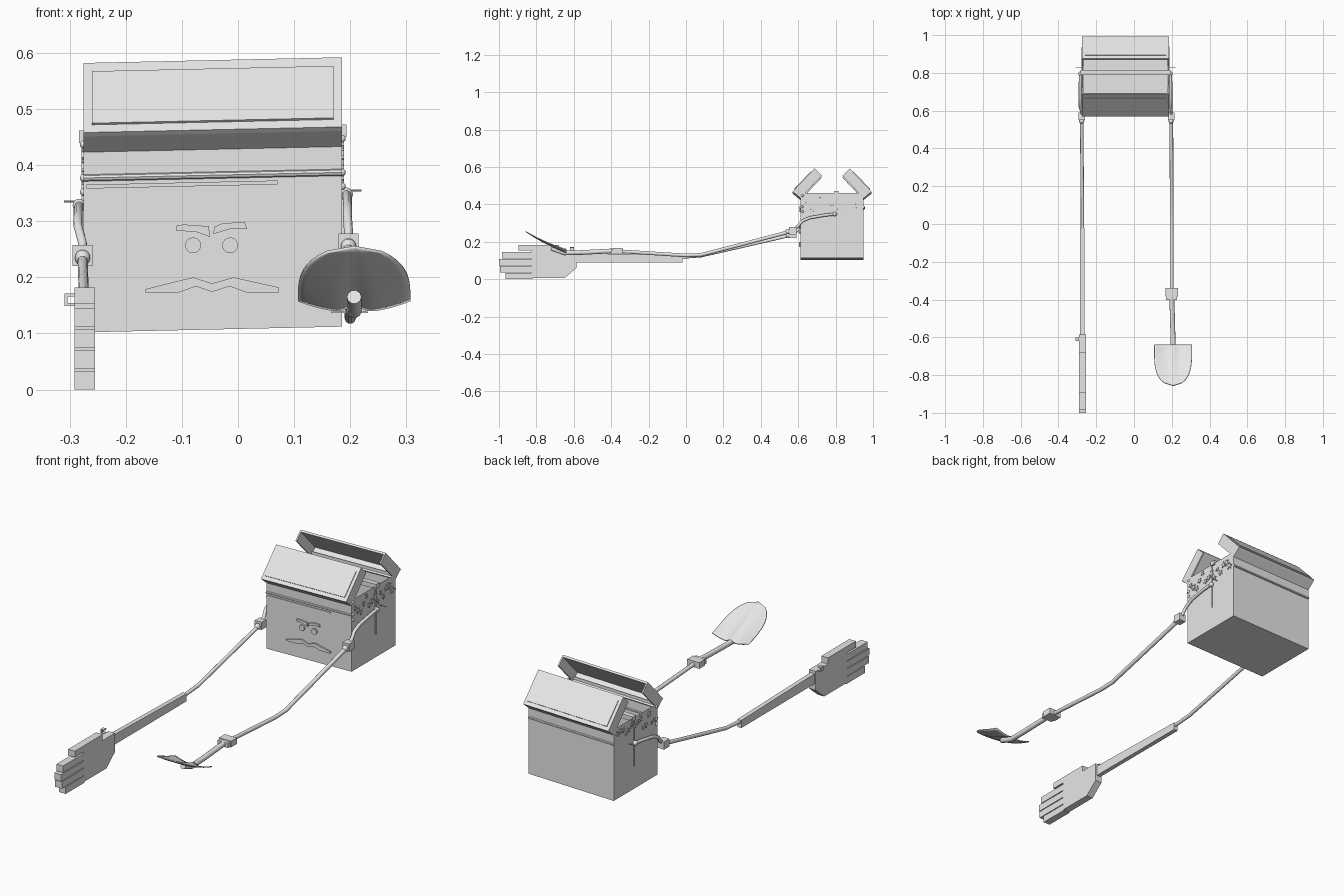
import bpy, bmesh, math, random
from mathutils import Vector, Matrix

cube = bpy.data.objects.get("Cube")
if cube:
    bpy.data.objects.remove(cube, do_unlink=True)

grey = bpy.data.materials.new("light_grey")
grey.use_nodes = True
grey.diffuse_color = (0.8, 0.8, 0.8, 1)
grey.node_tree.nodes["Principled BSDF"].inputs["Base Color"].default_value = (0.8, 0.8, 0.8, 1)

CX = -0.045      # middle of the box
HALF = 0.23      # half width of the box
TILT = 0.022     # slight sideways lean of the box


def finish(name, bm, lean=False, smooth=False):
    if lean:
        for v in bm.verts:
            v.co.z += TILT * (v.co.x - CX)
    bmesh.ops.recalc_face_normals(bm, faces=bm.faces)
    mesh = bpy.data.meshes.new(name)
    bm.to_mesh(mesh)
    bm.free()
    mesh.materials.append(grey)
    ob = bpy.data.objects.new(name, mesh)
    bpy.context.collection.objects.link(ob)
    if smooth:
        bpy.ops.object.select_all(action='DESELECT')
        ob.select_set(True)
        bpy.context.view_layer.objects.active = ob
        bpy.ops.object.shade_smooth_by_angle(angle=math.radians(40))
    return ob


def add_box(bm, lo, hi):
    lo, hi = Vector(lo), Vector(hi)
    m = Matrix.Translation((lo + hi) / 2) @ Matrix.Diagonal((*(hi - lo), 1))
    return bmesh.ops.create_cube(bm, size=1, matrix=m)


def block(name, lo, hi, lean=False):
    bm = bmesh.new()
    add_box(bm, lo, hi)
    return finish(name, bm, lean)


def prism(name, pts, axis, a, b, lean=False):
    """Extrude an outline along x or y from a to b."""
    bm = bmesh.new()
    place = (lambda p, t: (t, p[0], p[1])) if axis == 'x' else (lambda p, t: (p[0], t, p[1]))
    face = bm.faces.new([bm.verts.new(place(p, a)) for p in pts])
    ext = bmesh.ops.extrude_face_region(bm, geom=[face])
    step = Vector((b - a, 0, 0) if axis == 'x' else (0, b - a, 0))
    bmesh.ops.translate(bm, vec=step, verts=[g for g in ext['geom'] if isinstance(g, bmesh.types.BMVert)])
    return finish(name, bm, lean)


def tube(name, path, radius, sides=10):
    """Sweep a round section along a path."""
    bm = bmesh.new()
    pts = [Vector(p) for p in path]
    rings = []
    for i, p in enumerate(pts):
        d = (pts[min(i + 1, len(pts) - 1)] - pts[max(i - 1, 0)]).normalized()
        q = d.to_track_quat('Z', 'Y')
        rings.append([bm.verts.new(p + q @ Vector((radius * math.cos(t), radius * math.sin(t), 0)))
                      for t in (math.tau * k / sides for k in range(sides))])
    for r, s in zip(rings, rings[1:]):
        for k in range(sides):
            bm.faces.new((r[k], r[(k + 1) % sides], s[(k + 1) % sides], s[k]))
    bm.faces.new(rings[0])
    bm.faces.new(rings[-1])
    return finish(name, bm, smooth=True)


def ball(name, at, radius):
    bm = bmesh.new()
    bmesh.ops.create_uvsphere(bm, u_segments=14, v_segments=8, radius=radius, matrix=Matrix.Translation(at))
    return finish(name, bm, smooth=True)


# Open box with a hollow inside
X0, X1 = CX - HALF, CX + HALF
Y0, Y1, Z0, Z1 = 0.612, 0.95, 0.107, 0.455
bm = bmesh.new()
add_box(bm, (X0, Y0, Z0), (X1, Y1, Z1))
top = max(bm.faces, key=lambda f: f.calc_center_median().z)
bmesh.ops.inset_individual(bm, faces=[top], thickness=0.01)
bmesh.ops.translate(bm, vec=(0, 0, -0.33), verts=top.verts)
finish("box_body", bm, True)
block("handle_bar", (X0 - 0.008, 0.79, 0.445), (X1 + 0.008, 0.815, 0.467), True)

# Seam ridges on front and back
for name, y in (("front_seam", Y0), ("back_seam", Y1)):
    tube(name, [(X0, y, 0.377), (X1, y, 0.387)], 0.006, 8)
block("front_lip", (X0 + 0.005, Y0 - 0.004, 0.363), (0.07, Y0, 0.37), True)

# Hollow lids, opened outwards: outer sheet, hinge strip and end walls
def lid(name, flip):
    mid = (Y0 + Y1) / 2
    m = lambda p: (2 * mid - p[0], p[1]) if flip else p
    hinge, low, high, tip = (0.57, 0.463), (0.612, 0.428), (0.687, 0.587), (0.726, 0.548)
    t = 0.007
    sheet = [hinge, high, (high[0] + t, high[1] - t), (hinge[0] + t, hinge[1] - t)]
    strip = [hinge, low, (low[0] + t, low[1] + t), (hinge[0] + t, hinge[1] + t)]
    for part, pts, a, b in (("sheet", sheet, X0, X1), ("hinge_strip", strip, X0, X1),
                            ("right_end", [hinge, low, tip, high], X0, X0 + t),
                            ("left_end", [hinge, low, tip, high], X1 - t, X1)):
        prism(name + "_" + part, [m(p) for p in pts], 'x', a, b, True)
    # raised panel on the outer sheet
    e = 0.003
    panel = [(hinge[0] + 0.012, hinge[1] + 0.0135), (high[0] - 0.016, high[1] - 0.018)]
    panel += [(y - e, z + e) for y, z in reversed(panel)]
    prism(name + "_panel", [m(p) for p in panel], 'x', X0 + 0.015, X1 - 0.015, True)

lid("front_lid", False)
lid("back_lid", True)

# Face
for side, x in (("right", -0.08), ("left", -0.014)):
    bm = bmesh.new()
    bmesh.ops.create_cone(bm, cap_ends=True, segments=20, radius1=0.014, radius2=0.014, depth=0.008,
                          matrix=Matrix.Translation((x, Y0 - 0.003, 0.257)) @ Matrix.Rotation(math.pi / 2, 4, 'X'))
    finish(side + "_eye", bm)
prism("right_brow", [(-0.11, 0.283), (-0.109, 0.293), (-0.095, 0.294), (-0.052, 0.291), (-0.05, 0.272),
                     (-0.075, 0.281)], 'y', Y0 - 0.007, Y0)
prism("left_brow", [(-0.044, 0.277), (-0.042, 0.29), (-0.028, 0.296), (0.012, 0.299), (0.016, 0.286),
                    (-0.015, 0.286)], 'y', Y0 - 0.007, Y0)
prism("mouth", [(-0.165, 0.173), (-0.105, 0.173), (-0.075, 0.184), (-0.046, 0.174), (-0.015, 0.184),
                (0.015, 0.173), (0.073, 0.173), (0.073, 0.182), (-0.008, 0.2), (-0.046, 0.189),
                (-0.08, 0.2), (-0.165, 0.179)], 'y', Y0 - 0.007, Y0)

# Side trim: scattered stars, a seam and rivets
random.seed(4)
for side, s in (("right", -1), ("left", 1)):
    wall = CX + s * HALF
    for i in range(14):
        cy = Y0 + 0.025 + 0.285 * i / 13
        cz = random.uniform(0.37, 0.435)
        r = random.uniform(0.01, 0.018)
        turn = random.uniform(0, 1)
        star = [(cy + r * (1 if k % 2 else 0.45) * math.cos(turn + k * math.pi / 5),
                 cz + r * (1 if k % 2 else 0.45) * math.sin(turn + k * math.pi / 5)) for k in range(10)]
        prism(f"{side}_star_{i}", star, 'x', wall, wall + s * 0.004, True)
    ends = sorted((wall, wall + s * 0.004))
    block(side + "_side_seam", (ends[0], 0.792, 0.22), (ends[1], 0.797, 0.45), True)
    for z in (0.442, 0.382, 0.357):
        ball(side + "_rivet", (wall, Y0 + 0.01, z + TILT * s * HALF), 0.007)

# Arms, from the shoulder to the forearm
for side, s, x, dz in (("right", -1, -0.277, -0.01), ("left", 1, 0.197, 0.01)):
    wall = CX + s * HALF
    ball(side + "_shoulder", (wall + s * 0.008, 0.795, 0.338 + dz), 0.012)
    tube(side + "_pin", [(wall, 0.83, 0.345 + dz), (wall + s * 0.035, 0.83, 0.345 + dz)], 0.002, 6)
    tube(side + "_upper_arm", [(wall + s * 0.008, 0.795, 0.338 + dz), (wall + s * 0.01, 0.74, 0.332 + dz),
                               (wall + s * 0.01, 0.66, 0.318 + dz), (wall + s * 0.01, 0.62, 0.3 + dz),
                               (x, 0.595, 0.27 + dz), (x, 0.57, 0.25 + dz)], 0.008)
    block(side + "_elbow", (x - 0.018, 0.55, 0.23 + dz), (x + 0.018, 0.59, 0.268 + dz))
    ball(side + "_elbow_ball", (x, 0.545, 0.245 + dz), 0.014)
tube("right_lower_arm", [(-0.277, 0.56, 0.235), (-0.275, 0.3, 0.175), (-0.273, 0.08, 0.125),
                         (-0.273, -0.03, 0.117)], 0.009)
tube("left_lower_arm", [(0.197, 0.56, 0.255), (0.199, 0.3, 0.187), (0.2, 0.08, 0.13), (0.2, 0, 0.127),
                        (0.2, -0.37, 0.15)], 0.01)

# Right forearm and blocky hand
prism("forearm_bar", [(-0.02, 0.127), (-0.02, 0.09), (-0.6, 0.09), (-0.6, 0.14)], 'x', -0.285, -0.263)
prism("palm", [(-0.585, 0.14), (-0.585, 0.06), (-0.65, 0.005), (-0.825, 0.005), (-0.825, 0.152),
               (-0.585, 0.152)], 'x', -0.291, -0.255)
for i, tip in enumerate((-0.965, -0.995, -1.0, -0.985)):
    z = 0.037 * i
    block(f"finger_{i + 1}", (-0.291, tip, z), (-0.255, -0.82, z + 0.033))
block("thumb", (-0.291, -0.895, 0.152), (-0.255, -0.68, 0.182))
for lo, hi in (((-0.309, 0.149), (-0.291, 0.154)), ((-0.309, 0.166), (-0.291, 0.171)),
               ((-0.309, 0.149), (-0.304, 0.171))):
    block("hand_loop", (lo[0], -0.62, lo[1]), (hi[0], -0.6, hi[1]))

# Shovel: socket, handle and dished blade
block("shovel_socket", (0.166, -0.385, 0.136), (0.232, -0.34, 0.166))
prism("shovel_collar", [(0.17, 0.138), (0.228, 0.138), (0.228, 0.162), (0.17, 0.162)], 'y', -0.385, -0.402)
tube("shovel_handle", [(0.2, -0.38, 0.152), (0.205, -0.55, 0.143), (0.207, -0.65, 0.14),
                       (0.207, -0.72, 0.165)], 0.013)
ball("shovel_rivet", (0.207, -0.655, 0.142), 0.014)
bm = bmesh.new()
NU, NV = 16, 14
grid = []
for j in range(NV + 1):
    v = j / NV
    width = 0.099 * (1 - max(0, (v - 0.25) / 0.75) ** 2.6) ** 0.5 + 0.001
    row = []
    for i in range(NU + 1):
        u = 2 * i / NU - 1
        dish = 0.02 * u * u * (1 - v) + 0.012 * math.exp(-(u * 6) ** 2) * (1 - v)
        row.append(bm.verts.new((0.207 + u * width, -0.64 - 0.218 * v, 0.137 + 0.085 * v + 0.03 * v * v + dish)))
    grid.append(row)
for a, b in zip(grid, grid[1:]):
    for i in range(NU):
        bm.faces.new((a[i], a[i + 1], b[i + 1], b[i]))
blade = finish("shovel_blade", bm, smooth=True)
blade.modifiers.new("thickness", 'SOLIDIFY').thickness = 0.005
